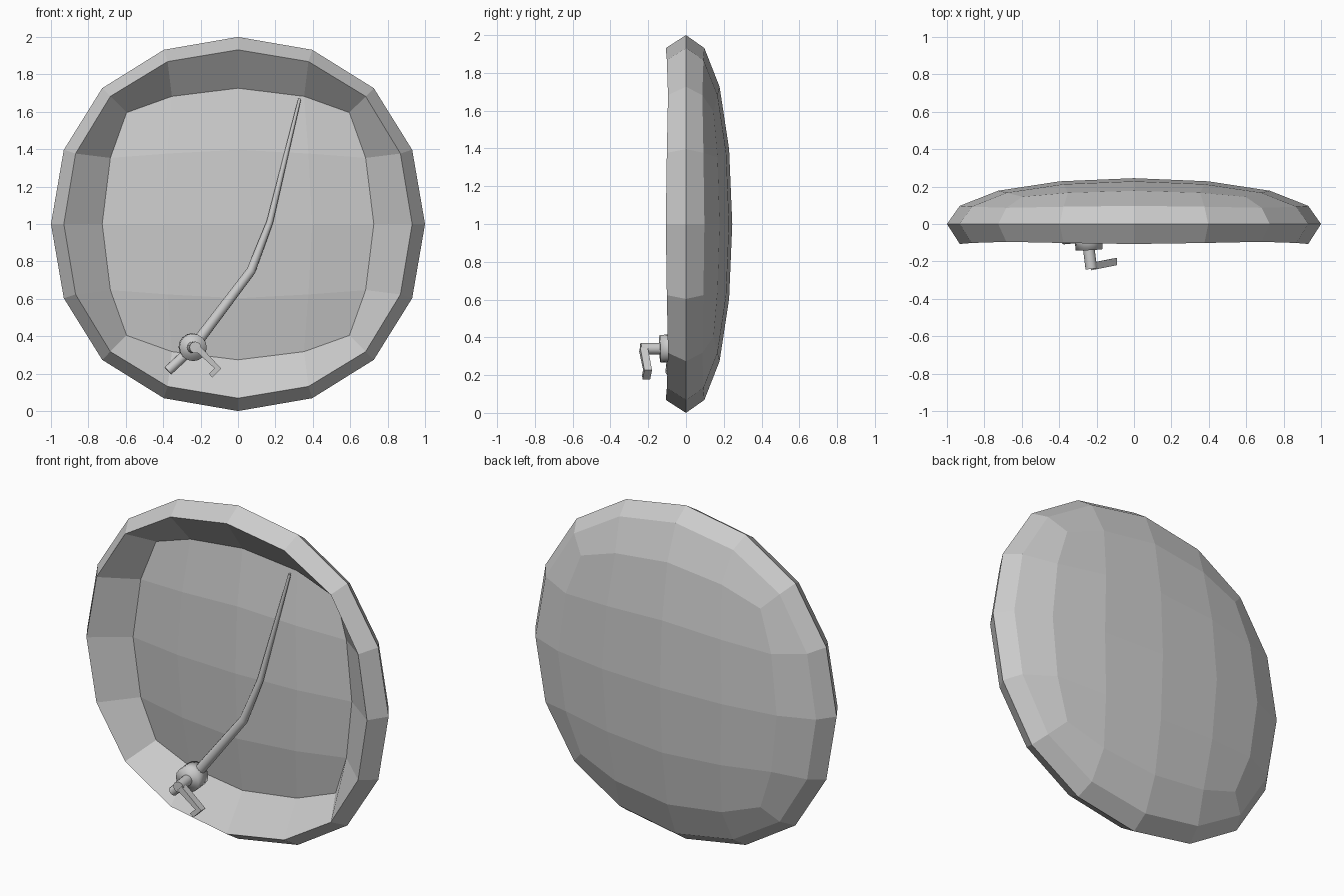
import bpy, bmesh, math
from mathutils import Vector

cube = bpy.data.objects.get("Cube")
if cube:
    bpy.data.objects.remove(cube, do_unlink=True)

grey = bpy.data.materials.new("plain grey")
grey.use_nodes = True
grey.diffuse_color = (0.6, 0.6, 0.6, 1)
grey.node_tree.nodes["Principled BSDF"].inputs["Base Color"].default_value = (0.6, 0.6, 0.6, 1)


def add_object(name, bm, smooth_angle=0):
    mesh = bpy.data.meshes.new(name)
    bm.to_mesh(mesh)
    bm.free()
    mesh.materials.append(grey)
    obj = bpy.data.objects.new(name, mesh)
    bpy.context.collection.objects.link(obj)
    if smooth_angle:
        bpy.ops.object.select_all(action="DESELECT")
        obj.select_set(True)
        bpy.context.view_layer.objects.active = obj
        bpy.ops.object.shade_smooth_by_angle(angle=math.radians(smooth_angle))
    return obj


def tube(name, points, radii, sides=12, smooth_angle=40):
    """Capped tube along a path, with mitred joints."""
    pts = [Vector(p) for p in points]
    bm = bmesh.new()
    rings = []
    side = None
    for i, p in enumerate(pts):
        d = (pts[min(i + 1, len(pts) - 1)] - pts[max(i - 1, 0)]).normalized()
        if side is None:
            side = d.orthogonal()
        side = (side - d * side.dot(d)).normalized()
        up = d.cross(side)
        ring = []
        for k in range(sides):
            a = math.tau * k / sides
            ring.append(bm.verts.new(p + radii[i] * (side * math.cos(a) + up * math.sin(a))))
        rings.append(ring)
    for a, b in zip(rings, rings[1:]):
        for k in range(sides):
            n = (k + 1) % sides
            bm.faces.new((a[k], a[n], b[n], b[k]))
    bm.faces.new(rings[0][::-1])
    bm.faces.new(rings[-1])
    bmesh.ops.recalc_face_normals(bm, faces=bm.faces)
    return add_object(name, bm, smooth_angle)


# Dish: rounded cube, flattened, with its front cap pushed back inside
bm = bmesh.new()
bmesh.ops.create_cube(bm, size=2)
dish = add_object("dish", bm)
mod = dish.modifiers.new("rounding", "SUBSURF")
mod.levels = 2
mod.render_levels = 2
bpy.context.view_layer.objects.active = dish
bpy.ops.object.modifier_apply(modifier=mod.name)
bm = bmesh.new()
bm.from_mesh(dish.data)
size = max(v.co.x for v in bm.verts)
for v in bm.verts:
    c = v.co / size
    y = c.y * 0.245
    if -c.y > max(abs(c.x), abs(c.z)) - 0.001:
        y += 0.22
    elif c.y < -0.001:
        y *= 1.1
    v.co = (c.x, y, c.z + 1)
for f in bm.faces:
    f.smooth = False
bm.to_mesh(dish.data)
bm.free()

# Tapered arm with its counterweight end
tube("arm", [(-0.24, -0.07, 0.34), (0.07, -0.045, 0.75), (0.17, -0.03, 1.01), (0.33, 0.02, 1.67)],
     [0.03, 0.025, 0.018, 0.008])
tube("arm_tail", [(-0.375, -0.082, 0.215), (-0.24, -0.07, 0.34)], [0.027, 0.027])

# Pivot hub, shaded smooth over its rim
tube("hub", [(-0.245, -0.04, 0.343), (-0.24, -0.138, 0.34)], [0.073, 0.073], 16, 120)

# Crank shaft and flat hooked crank
tube("crank_shaft", [(-0.242, -0.13, 0.34), (-0.228, -0.24, 0.34)], [0.031, 0.031], 16)
outline = [(-0.205, 0.35), (-0.09, 0.227), (-0.138, 0.178), (-0.155, 0.2), (-0.125, 0.228), (-0.23, 0.325)]
bm = bmesh.new()
front = bm.faces.new([bm.verts.new((x, -0.222 + (x + 0.1) * 0.2, z)) for x, z in outline])
back = bmesh.ops.extrude_face_region(bm, geom=[front])["geom"]
bmesh.ops.translate(bm, vec=(0, 0.04, 0), verts=[g for g in back if isinstance(g, bmesh.types.BMVert)])
bmesh.ops.recalc_face_normals(bm, faces=bm.faces)
add_object("crank", bm)
